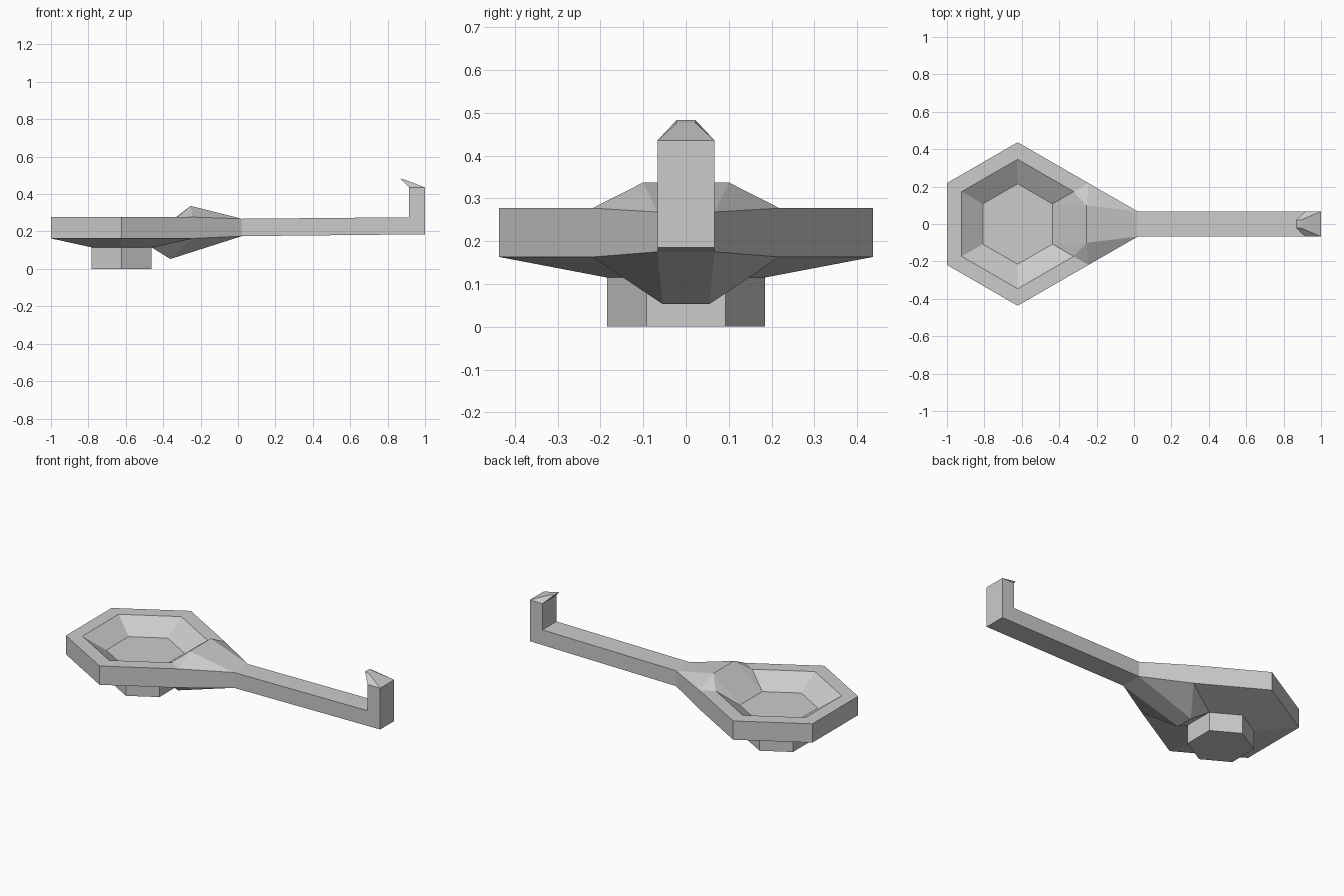
import bpy, bmesh, math

default = bpy.data.objects.get("Cube")
if default:
    bpy.data.objects.remove(default, do_unlink=True)

metal = bpy.data.materials.new("light grey")
metal.use_nodes = True
grey = (0.6, 0.6, 0.6, 1)
metal.diffuse_color = grey
metal.node_tree.nodes["Principled BSDF"].inputs["Base Color"].default_value = grey

BOWL_X = -0.622


def hexagon(bm, radius, z):
    angles = [math.radians(30 + 60 * k) for k in range(6)]
    return [bm.verts.new((BOWL_X + radius * math.cos(a), radius * math.sin(a), z)) for a in angles]


def pair(bm, x, y, z):
    """Left and right mirrored points."""
    return [bm.verts.new((x, s * y, z)) for s in (1, -1)]


def bridge(bm, a, b, sides):
    for k in sides:
        n = (k + 1) % len(a)
        bm.faces.new((a[k], a[n], b[n], b[k]))


def section(bm, upper, lower, half_width):
    """Four-point handle section from its upper and lower (x, z) points."""
    top = pair(bm, upper[0], half_width, upper[1])
    low = pair(bm, lower[0], half_width, lower[1])
    return [top[0], top[1], low[1], low[0]]


bm = bmesh.new()

# Foot, faceted bowl and hollow; the side facing the handle stays open for the neck
foot_base = hexagon(bm, 0.185, 0)
foot_top = hexagon(bm, 0.185, 0.115)
rim_low = hexagon(bm, 0.437, 0.163)
rim_top = hexagon(bm, 0.437, 0.277)
rim_inner = hexagon(bm, 0.346, 0.277)
floor = hexagon(bm, 0.215, 0.197)
bm.faces.new(foot_base)
bm.faces.new(floor)
bridge(bm, foot_base, foot_top, range(6))
for a, b in ((foot_top, rim_low), (rim_low, rim_top), (rim_top, rim_inner), (rim_inner, floor)):
    bridge(bm, a, b, range(5))

# Handle, upright post and tapered hook tip
sections = [
    section(bm, (0.02, 0.268), (0.02, 0.175), 0.067),
    section(bm, (0.915, 0.276), (1, 0.185), 0.067),
    section(bm, (0.915, 0.435), (1, 0.435), 0.067),
    section(bm, (0.867, 0.483), (0.895, 0.476), 0.022),
]
for a, b in zip(sections, sections[1:]):
    bridge(bm, a, b, range(4))
bm.faces.new(sections[-1])

# Neck blending bowl into handle, with a raised crest and a keel below
crest = pair(bm, -0.253, 0.1, 0.337)
keel = pair(bm, -0.362, 0.055, 0.053)
root = sections[0]
root_top, root_low = root[:2], [root[3], root[2]]
bm.faces.new((crest[0], crest[1], root_top[1], root_top[0]))
bm.faces.new((keel[0], keel[1], root_low[1], root_low[0]))
bm.faces.new((floor[0], floor[5], crest[1], crest[0]))
bm.faces.new((foot_top[0], foot_top[5], keel[1], keel[0]))
for side, k in ((0, 0), (1, 5)):
    bm.faces.new((rim_top[k], root_top[side], root_low[side], rim_low[k]))
    bm.faces.new((rim_top[k], crest[side], root_top[side]))
    bm.faces.new((rim_top[k], rim_inner[k], crest[side]))
    bm.faces.new((rim_inner[k], floor[k], crest[side]))
    bm.faces.new((rim_low[k], root_low[side], keel[side]))
    bm.faces.new((rim_low[k], keel[side], foot_top[k]))

bmesh.ops.recalc_face_normals(bm, faces=bm.faces[:])
mesh = bpy.data.meshes.new("ladle")
bm.to_mesh(mesh)
bm.free()
mesh.materials.append(metal)
bpy.context.collection.objects.link(bpy.data.objects.new("ladle", mesh))
